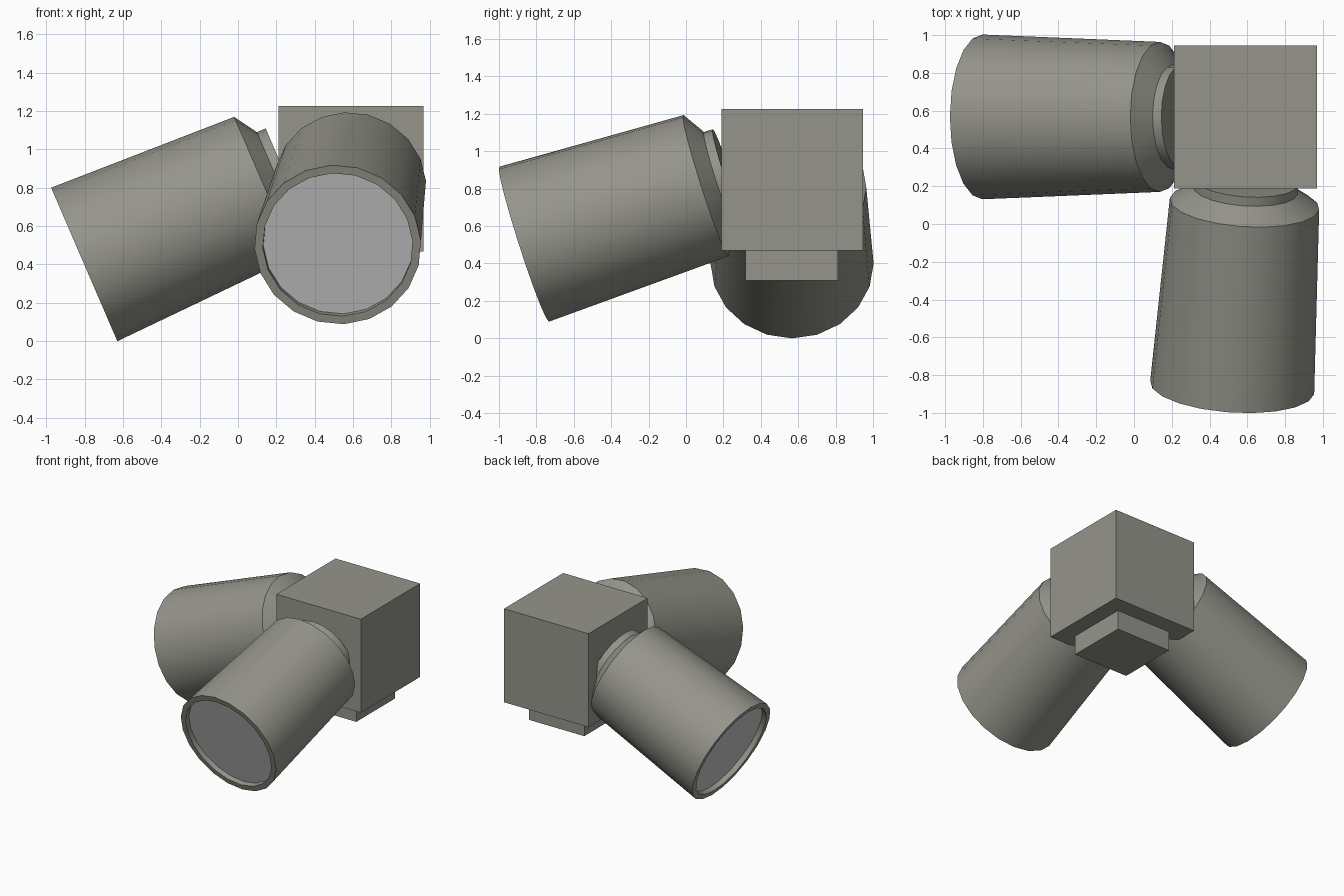
import bpy
import bmesh
import math
from mathutils import Vector, Matrix

if "Cube" in bpy.data.objects:
    bpy.data.objects.remove(bpy.data.objects["Cube"], do_unlink=True)

SIDES = 20


def make_material(name, rgb):
    mat = bpy.data.materials.new(name)
    mat.use_nodes = True
    mat.diffuse_color = (*rgb, 1)
    mat.node_tree.nodes["Principled BSDF"].inputs["Base Color"].default_value = (*rgb, 1)
    return mat


body_grey = make_material("warm grey body", (0.30, 0.30, 0.26))
lens_grey = make_material("light grey lens", (0.57, 0.57, 0.57))


def add_object(name, bm, mat, matrix=None):
    bmesh.ops.recalc_face_normals(bm, faces=bm.faces)
    mesh = bpy.data.meshes.new(name)
    bm.to_mesh(mesh)
    bm.free()
    mesh.materials.append(mat)
    obj = bpy.data.objects.new(name, mesh)
    if matrix:
        obj.matrix_world = matrix
    bpy.context.collection.objects.link(obj)
    return obj


def add_box(name, centre, size):
    bm = bmesh.new()
    bmesh.ops.create_cube(bm, size=1)
    bmesh.ops.scale(bm, vec=size, verts=bm.verts)
    bmesh.ops.translate(bm, vec=centre, verts=bm.verts)
    return add_object(name, bm, body_grey)


def add_lathe(name, profile, mat, matrix):
    """Spin (radius, height) points around local z and cap the last ring."""
    bm = bmesh.new()
    rings = []
    for r, h in profile:
        angles = [2 * math.pi * i / SIDES for i in range(SIDES)]
        rings.append([bm.verts.new((r * math.cos(a), r * math.sin(a), h)) for a in angles])
    for low, high in zip(rings, rings[1:]):
        for i in range(SIDES):
            j = (i + 1) % SIDES
            bm.faces.new((low[i], low[j], high[j], high[i]))
    bm.faces.new(rings[-1])
    obj = add_object(name, bm, mat, matrix)
    bpy.ops.object.select_all(action="DESELECT")
    obj.select_set(True)
    bpy.context.view_layer.objects.active = obj
    bpy.ops.object.shade_smooth_by_angle(angle=math.radians(30))
    return obj


# Lamp head: recessed rim, tapered barrel, chamfered shoulder, neck
HEAD = [(0.392, 0.04), (0.392, 0), (0.436, 0), (0.397, 1.023),
        (0.277, 1.10), (0.277, 1.15)]


def add_lamp(side, rim, shoulder, up):
    axis = (Vector(shoulder) - Vector(rim)).normalized()
    x = Vector(up)
    x = (x - axis * x.dot(axis)).normalized()
    y = axis.cross(x)
    matrix = Matrix.Translation(rim) @ Matrix((x, y, axis)).transposed().to_4x4()
    add_lathe(side + "_lamp_head", HEAD, body_grey, matrix)
    add_lathe(side + "_lamp_lens", [(0.392, 0.04)], lens_grey, matrix)


add_lamp("front", (0.52, -0.865, 0.503), (0.585, 0.105, 0.815), (-0.05, 0, 1))
add_lamp("right", (-0.802, 0.567, 0.40), (0.137, 0.567, 0.805), (0, 0, 1))

# Housing and the mounting foot under it
add_box("housing", (0.59, 0.567, 0.847), (0.757, 0.757, 0.757))
add_box("mounting_foot", (0.59, 0.565, 0.40), (0.495, 0.495, 0.18))
